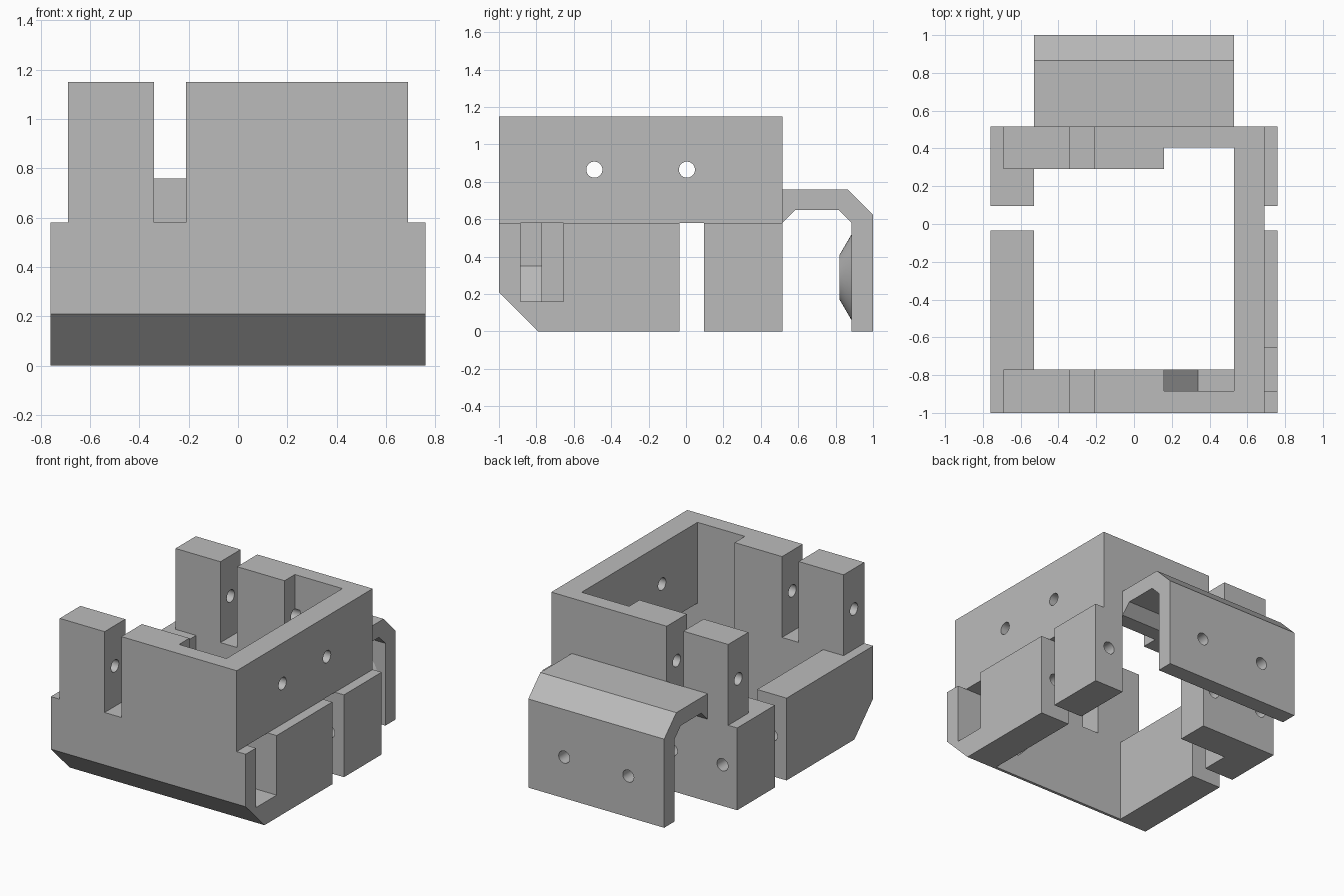
import bpy, bmesh, math
from mathutils import Vector

if "Cube" in bpy.data.objects:
    bpy.data.objects.remove(bpy.data.objects["Cube"])

grey = bpy.data.materials.new("grey plastic")
grey.diffuse_color = (0.5, 0.5, 0.5, 1)
grey.use_nodes = True
grey.node_tree.nodes["Principled BSDF"].inputs["Base Color"].default_value = grey.diffuse_color


def add(name, bm):
    bmesh.ops.recalc_face_normals(bm, faces=bm.faces)
    mesh = bpy.data.meshes.new(name)
    bm.to_mesh(mesh)
    bm.free()
    mesh.materials.append(grey)
    ob = bpy.data.objects.new(name, mesh)
    bpy.context.collection.objects.link(ob)
    return ob


def prism(name, pts, axis, a, b):
    """Extrude a 2D outline from a to b; axis x takes (y, z), axis y takes (x, z)."""
    bm = bmesh.new()
    place = (lambda p, t: (t, p[0], p[1])) if axis == 'x' else (lambda p, t: (p[0], t, p[1]))
    face = bm.faces.new([bm.verts.new(place(p, a)) for p in pts])
    ext = bmesh.ops.extrude_face_region(bm, geom=[face])
    move = Vector((b - a, 0, 0)) if axis == 'x' else Vector((0, b - a, 0))
    bmesh.ops.translate(bm, vec=move, verts=[v for v in ext['geom'] if isinstance(v, bmesh.types.BMVert)])
    return add(name, bm)


def box(x0, x1, y0, y1, z0, z1):
    return prism("box_cutter", [(x0, z0), (x1, z0), (x1, z1), (x0, z1)], 'y', y0, y1)


def rod(axis, a, b, u, z, r1=0.043, r2=0.043, n=32, name="hole_cutter"):
    """Cylinder or cone along x (u is y) or along y (u is x)."""
    bm = bmesh.new()
    rings = []
    for t, r in ((a, r1), (b, r2)):
        ring = []
        for i in range(n):
            w = 2 * math.pi * i / n
            h, k = u + r * math.cos(w), z + r * math.sin(w)
            ring.append(bm.verts.new((t, h, k) if axis == 'x' else (h, t, k)))
        rings.append(ring)
        bm.faces.new(ring)
    for i in range(n):
        j = (i + 1) % n
        bm.faces.new((rings[0][i], rings[0][j], rings[1][j], rings[1][i]))
    return add(name, bm)


def combine(ob, others, op='DIFFERENCE'):
    bpy.context.view_layer.objects.active = ob
    for c in others:
        m = ob.modifiers.new("cut", 'BOOLEAN')
        m.operation, m.solver, m.object = op, 'EXACT', c
        bpy.ops.object.modifier_apply(modifier=m.name)
        bpy.data.objects.remove(c)


def smooth(ob):
    bpy.ops.object.select_all(action='DESELECT')
    ob.select_set(True)
    bpy.context.view_layer.objects.active = ob
    bpy.ops.object.shade_smooth_by_angle(angle=math.radians(25))


# Housing: solid block with a chamfered lower front edge
housing = prism("housing", [(-1, 0.21), (-0.79, 0), (0.515, 0), (0.515, 1.15), (-1, 1.15)], 'x', -0.76, 0.76)
cuts = [
    box(0.69, 1, -2, 2, 0.58, 2),               # shoulders
    box(-1, -0.69, -2, 2, 0.58, 2),
    box(-0.53, 0.53, -0.77, 0.29, -1, 2),       # through cavity
    box(-1, -0.5, -0.77, 0.29, 0.58, 2),        # open upper left side
    box(-0.34, -0.21, -2, 2, 0.58, 2),          # notches beside the pillars
    box(-1, 1, -0.035, 0.095, -1, 0.58),        # slots in the lower walls
    box(-0.16, 0.53, 0.25, 2, -1, 0.58),        # lower back opening
    box(0.16, 0.53, 0.25, 0.405, 0.5, 2),       # back pocket
    prism("pocket_cutter", [(0.16, 2), (0.16, 0.35), (0.34, 0.16), (0.53, 0.16), (0.53, 2)],
          'y', -0.885, -0.7),                   # front pocket with ramp
    box(0.5, 1, -0.885, -0.655, 0.16, 0.58),    # side exit of the pocket
]
# Pin holes across the pillars, screw holes in the right wall and lower walls
cuts += [rod('x', -1, 0.2, y, 0.865) for y in (-0.885, 0.403)]
cuts += [rod('x', 0.4, 1, y, 0.865) for y in (-0.49, 0.005)]
cuts += [rod('y', -0.3, 1, x, 0.29) for x in (-0.645, 0.645)]
cuts += [rod('y', 0.2, 1, -0.25, 0.29)]
combine(housing, cuts)
smooth(housing)

# Rear hook: bent arm and hanging flap with two conical bosses
hook = prism("rear_hook", [(0.515, 0.76), (0.865, 0.76), (1, 0.625), (1, 0), (0.885, 0), (0.885, 0.58),
                           (0.815, 0.65), (0.585, 0.65), (0.515, 0.58)], 'x', -0.53, 0.53)
combine(hook, [rod('y', 0.90, 0.82, x, 0.29, 0.255, 0.118, 48, "boss") for x in (-0.25, 0.25)], 'UNION')
combine(hook, [rod('y', 0.7, 1.2, x, 0.29) for x in (-0.25, 0.25)])
smooth(hook)
